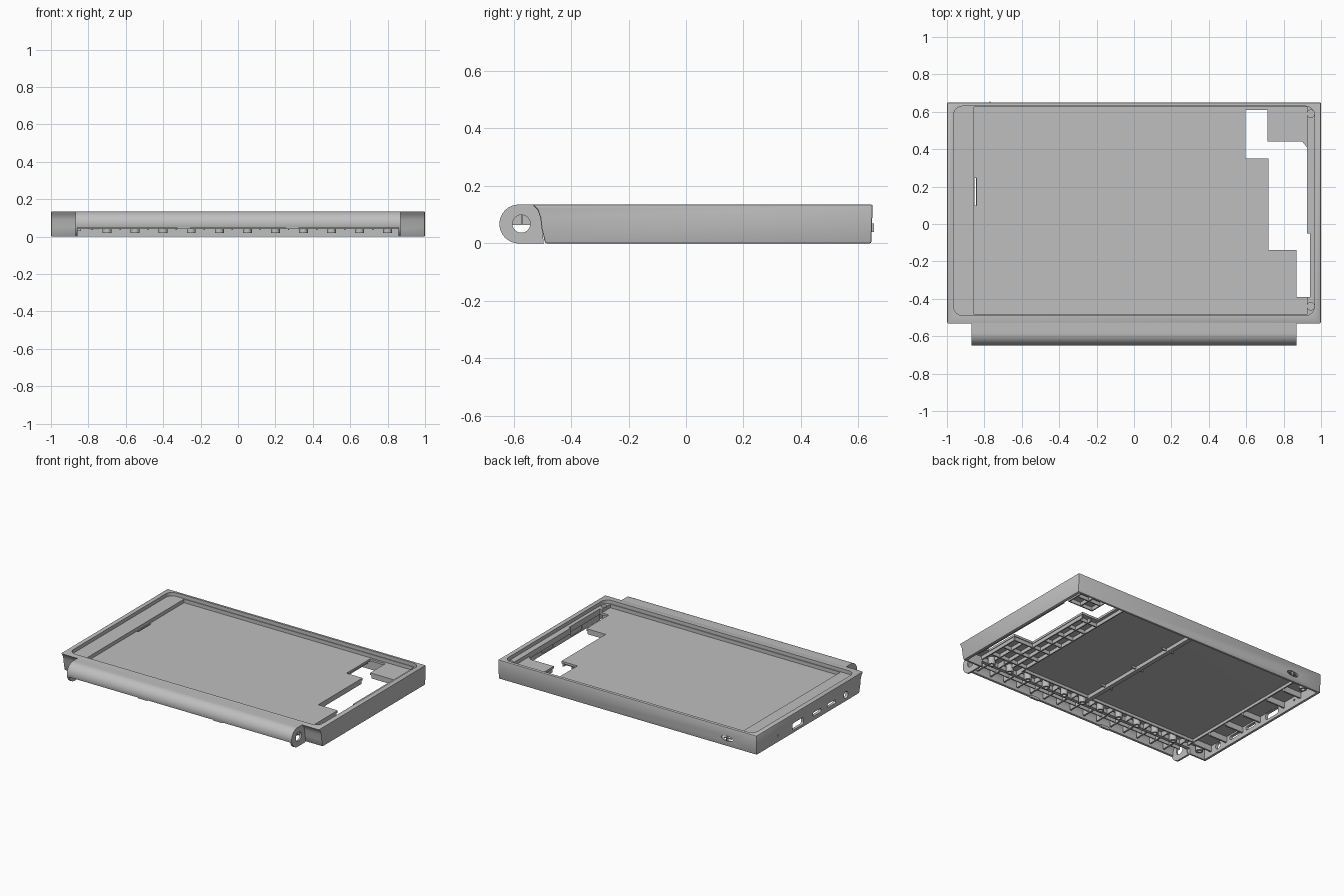
import bpy, bmesh, math
from mathutils import Matrix, Vector

old = bpy.data.objects.get("Cube")
if old:
    bpy.data.objects.remove(old, do_unlink=True)

grey = bpy.data.materials.new("plain_grey")
grey.use_nodes = True
grey.diffuse_color = (0.52, 0.52, 0.52, 1)
grey.node_tree.nodes["Principled BSDF"].inputs["Base Color"].default_value = grey.diffuse_color


def finish(name, bm):
    bmesh.ops.recalc_face_normals(bm, faces=bm.faces)
    mesh = bpy.data.meshes.new(name)
    bm.to_mesh(mesh)
    bm.free()
    mesh.materials.append(grey)
    obj = bpy.data.objects.new(name, mesh)
    bpy.context.scene.collection.objects.link(obj)
    return obj


def boxes(name, bounds):
    """One object made of boxes given as (x0, x1, y0, y1, z0, z1)."""
    bm = bmesh.new()
    for x0, x1, y0, y1, z0, z1 in bounds:
        place = Matrix.Translation(((x0 + x1) / 2, (y0 + y1) / 2, (z0 + z1) / 2))
        size = Matrix.Diagonal((x1 - x0, y1 - y0, z1 - z0, 1))
        bmesh.ops.create_cube(bm, size=1, matrix=place @ size)
    return finish(name, bm)


def prism(name, points, axis, low, high):
    """Extrude a profile along x (points are y, z), y (x, z) or z (x, y)."""
    bm = bmesh.new()
    spots = {"x": lambda a, b: (low, a, b), "y": lambda a, b: (a, low, b),
             "z": lambda a, b: (a, b, low)}[axis]
    face = bm.faces.new([bm.verts.new(spots(a, b)) for a, b in points])
    moved = bmesh.ops.extrude_face_region(bm, geom=[face])["geom"]
    step = Vector([(high - low) * (axis == c) for c in "xyz"])
    bmesh.ops.translate(bm, vec=step, verts=[v for v in moved if isinstance(v, bmesh.types.BMVert)])
    return finish(name, bm)


def arc(cx, cy, r, start, end, steps=12, squash=1):
    angles = [math.radians(start + (end - start) * i / steps) for i in range(steps + 1)]
    return [(cx + r * math.cos(a), cy + squash * r * math.sin(a)) for a in angles]


def disc(cx, cy, r, squash=1):
    return arc(cx, cy, r, 0, 345, 23, squash)


def rounded(x0, x1, y0, y1, r):
    return (arc(x1 - r, y1 - r, r, 0, 90, 6) + arc(x0 + r, y1 - r, r, 90, 180, 6)
            + arc(x0 + r, y0 + r, r, 180, 270, 6) + arc(x1 - r, y0 + r, r, 270, 360, 6))


def activate(obj):
    bpy.ops.object.select_all(action="DESELECT")
    obj.select_set(True)
    bpy.context.view_layer.objects.active = obj


def cut(obj, cutter):
    mod = obj.modifiers.new("cut", "BOOLEAN")
    mod.operation, mod.solver, mod.object = "DIFFERENCE", "EXACT", cutter
    activate(obj)
    bpy.ops.object.modifier_apply(modifier=mod.name)
    bpy.data.objects.remove(cutter, do_unlink=True)


def smooth(obj):
    activate(obj)
    bpy.ops.object.shade_smooth_by_angle(angle=math.radians(30))


TOP, FLOOR, UNDER = 0.135, 0.085, 0.07

# Tray body with a hollowed front profile
side = [(-0.535, TOP), (-0.517, 0.118), (-0.507, 0.09), (-0.502, 0.05), (-0.49, 0),
        (0.645, 0), (0.65, TOP)]
body = prism("tray_body", side, "x", -1, 1)
bevel = body.modifiers.new("soft_edges", "BEVEL")
bevel.width, bevel.segments, bevel.angle_limit = 0.006, 2, math.radians(40)
activate(body)
bpy.ops.object.modifier_apply(modifier=bevel.name)

# Upper recess, deeper pocket and open underside
cut(body, prism("recess", rounded(-0.965, 0.965, -0.49, 0.63, 0.05), "z", 0.11, 0.3))
cut(body, boxes("pocket", [(-0.855, 0.925, -0.484, 0.625, FLOOR, 0.2)]))
cut(body, boxes("cavity", [(-0.98, 0.98, -0.475, 0.632, -0.1, UNDER)]))
cut(body, boxes("front_gap", [(-0.86, 0.86, -0.6, -0.45, -0.1, 0.04)]))

# Stepped floor opening and narrow slot
outline = [(0.595, 0.61), (0.715, 0.61), (0.715, 0.44), (0.9, 0.44), (0.925, 0.41),
           (0.925, -0.05), (0.94, -0.05), (0.94, -0.39), (0.87, -0.39), (0.87, -0.14),
           (0.72, -0.14), (0.72, 0.35), (0.595, 0.35)]
cut(body, prism("floor_opening", outline, "z", 0.04, 0.2))
cut(body, boxes("floor_slot", [(-0.853, -0.843, 0.1, 0.245, 0.04, 0.2)]))

# Ports in the right wall
for y, w, h in [(0.19, 0.06, 0.024), (-0.02, 0.045, 0.013), (-0.18, 0.045, 0.013)]:
    cut(body, prism("port", rounded(y - w, y + w, 0.045 - h, 0.045 + h, 0.01), "x", -1.1, -0.95))
cut(body, prism("round_port", disc(-0.34, 0.045, 0.024), "x", -1.1, -0.95))
cut(body, prism("pin_hole", disc(0.41, 0.045, 0.007), "x", -1.1, -0.95))

# Oval latch hole in the back wall, and screw holes in the ledge
cut(body, prism("latch_hole", disc(-0.77, 0.055, 0.045, 0.4), "y", 0.6, 0.7))
for y in (0.59, -0.44):
    cut(body, prism("screw_hole", disc(0.945, y, 0.02), "z", 0.09, 0.2))
smooth(body)
boxes("latch", [(-0.8, -0.74, 0.634, 0.642, 0.052, 0.058),
                (-0.773, -0.767, 0.634, 0.654, 0.04, 0.07)])

# Hinge cover: a curved shell along the front
CY, CZ, R = -0.582, 0.0675, 0.0675
shell = ([(-0.51, TOP)] + arc(CY, CZ, R, 90, 195, 16)
         + arc(CY, CZ, R - 0.012, 195, 90, 16) + [(-0.51, TOP - 0.012)])
smooth(prism("hinge_cover", shell, "x", -0.87, 0.87))

# Hinge ears with pin holes
tab = arc(CY, CZ, R, 90, 270, 24) + [(-0.495, 0), (-0.51, TOP)]
for label, x in (("left", 0.857), ("right", -0.87)):
    ear = prism(label + "_hinge_ear", tab, "x", x, x + 0.013)
    cut(ear, prism("pin", disc(-0.573, 0.068, 0.031), "x", x - 0.1, x + 0.1))
    smooth(ear)

# Stiffening ribs and clips below the hinge cover
ribs = []
for i in range(15):
    x = -0.77 + 0.11 * i
    ribs.append((x - 0.006, x + 0.006, -0.625, -0.5, 0.064, 0.11))
boxes("hinge_ribs", ribs)
boxes("hinge_rail", [(-0.857, 0.857, -0.575, -0.568, 0.07, 0.13)])
boxes("hinge_clips", [(x - 0.035, x + 0.035, -0.642, -0.628, 0.042, 0.06) for x in (-0.29, 0.29)])

# Underside grid beside the floor opening
LOW, HIGH, T = 0.045, UNDER + 0.004, 0.004
grid = [(x - T, x + T, -0.47, end, LOW, HIGH)
        for x, end in ((0.57, 0.62), (0.645, 0.34), (0.712, 0.34), (0.79, -0.15), (0.862, -0.15))]
for i in range(7):
    y = -0.38 + 0.115 * i
    grid.append((0.57, 0.862 if y < -0.14 else 0.712, y - T, y + T, LOW, HIGH))
grid += [(0.72, 0.92, y - T, y + T, LOW, HIGH) for y in (0.45, 0.53, 0.6)]
grid += [(x - T, x + T, 0.45, 0.6, LOW, HIGH) for x in (0.725, 0.82, 0.915)]
boxes("underside_grid", grid)

# Centre bar with short ticks, and rails around the floor
ticks = [(x, x + 0.05, y - T, y + T, 0.055, HIGH) for x in (-0.03, 0.01) for y in (-0.25, 0.05, 0.35)]
boxes("centre_bar", [(0, 0.03, -0.47, 0.63, 0.045, HIGH)] + ticks)
boxes("floor_rails", [(-0.845, -0.837, -0.47, 0.63, 0.05, HIGH),
                      (-0.84, 0.57, -0.424, -0.416, 0.05, HIGH)])

# Ribs between the ports and along the front strip
boxes("port_ribs", [(-0.982, -0.84, y - 0.006, y + 0.006, 0.03, HIGH)
                    for y in (-0.41, -0.26, -0.1, 0.07, 0.31, 0.47)])
boxes("front_ribs", [(x - T, x + T, -0.48, -0.42, 0.035, HIGH)
                     for x in [-0.78 + 0.15 * i for i in range(11)]])

# Hollow screw bosses on the underside
spots = [(-0.7 + 0.15 * i, -0.45) for i in range(11)] + [(-0.91, -0.44), (-0.91, 0.58)]
for i, (x, y) in enumerate(spots):
    boss = prism("screw_boss_%d" % (i + 1), disc(x, y, 0.024), "z", 0.02, HIGH)
    cut(boss, prism("bore", disc(x, y, 0.012), "z", 0, 0.06))
    smooth(boss)

# Broken inner wall beside the opening
boxes("inner_wall", [(0.945, 0.953, a, b, 0.025, 0.08)
                     for a, b in ((-0.4, -0.2), (-0.08, 0.12), (0.24, 0.44))]
      + [(0.945, 0.953, -0.4, 0.44, 0.025, 0.035)])
